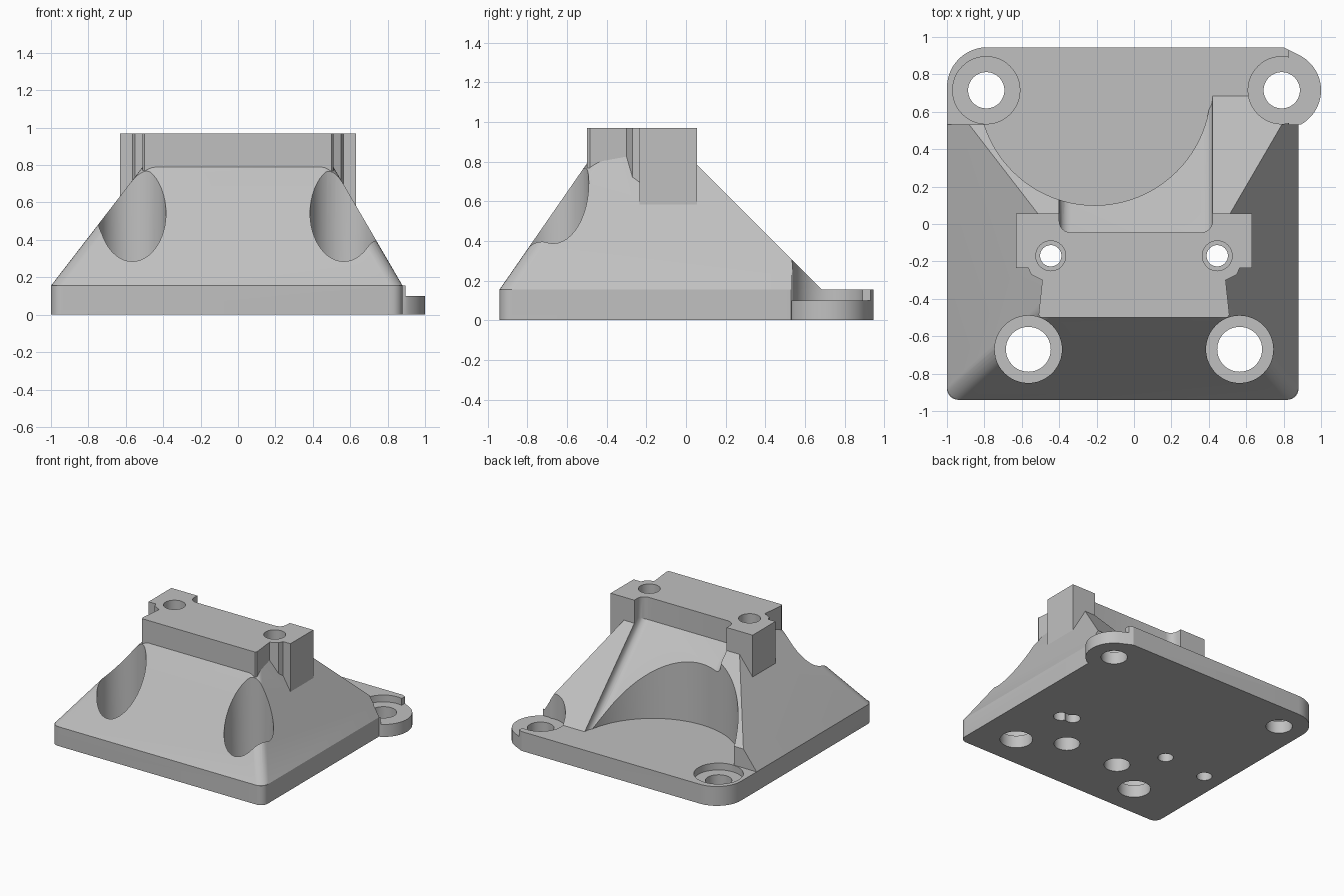
import bpy, bmesh
from math import sin, cos, radians

cube = bpy.data.objects.get("Cube")
if cube:
    bpy.data.objects.remove(cube, do_unlink=True)

grey = bpy.data.materials.new("light_grey")
grey.use_nodes = True
GREY = (0.53, 0.53, 0.53, 1)
grey.diffuse_color = GREY
grey.node_tree.nodes["Principled BSDF"].inputs["Base Color"].default_value = GREY


def solid(name, rings, bevel=None, width=0.06):
    """Solid between two matching rings; bevel picks edges to round."""
    bm = bmesh.new()
    a, b = [[bm.verts.new(p) for p in ring] for ring in rings]
    n = len(a)
    bm.faces.new(a)
    bm.faces.new(b)
    for i in range(n):
        j = (i + 1) % n
        bm.faces.new((a[i], a[j], b[j], b[i]))
    if bevel:
        edges = [e for e in bm.edges if bevel(*[v.co for v in e.verts])]
        bmesh.ops.bevel(bm, geom=edges, offset=width, segments=6,
                        profile=0.5, affect='EDGES')
    bmesh.ops.recalc_face_normals(bm, faces=bm.faces)
    mesh = bpy.data.meshes.new(name)
    bm.to_mesh(mesh)
    bm.free()
    mesh.materials.append(grey)
    obj = bpy.data.objects.new(name, mesh)
    bpy.context.collection.objects.link(obj)
    return obj


def prism(name, outline, z0, z1, **kw):
    return solid(name, [[(x, y, z) for x, y in outline] for z in (z0, z1)], **kw)


def arc(cx, cy, r, start, end, steps):
    angles = [radians(start + (end - start) * i / steps) for i in range(steps + 1)]
    return [(cx + r * cos(t), cy + r * sin(t)) for t in angles]


def rect(x0, x1, y0, y1):
    return [(x0, y0), (x1, y0), (x1, y1), (x0, y1)]


def combine(tool, operation):
    mod = body.modifiers.new(operation, 'BOOLEAN')
    mod.operation, mod.solver, mod.object = operation, 'EXACT', tool
    bpy.context.view_layer.objects.active = body
    bpy.ops.object.modifier_apply(modifier=mod.name)
    bpy.data.objects.remove(tool, do_unlink=True)


def bore(x, y, r, z0, z1, steps=48):
    combine(prism("bore", arc(x, y, r, 0, 360, steps)[:-1], z0, z1), 'DIFFERENCE')


# Base plate with rounded corners and a side lug
PLATE = 0.155
LUG_X, LUG_Y = 0.79, 0.715
outline = (arc(-0.94, -0.88, 0.06, 180, 270, 6) + arc(0.82, -0.88, 0.06, 270, 360, 6)
           + [(0.88, 0.53)] + arc(LUG_X, LUG_Y, 0.21, -60, 60, 20)
           + [(0.80, 0.945)] + arc(-0.785, 0.73, 0.215, 90, 180, 14))
body = prism("mounting_bracket", outline, 0, PLATE)

# Tapered pyramid with rounded front corners
taper = solid("taper", [
    [(x, y, PLATE) for x, y in rect(-1, 0.88, -0.94, 0.685)],
    [(x, y, 0.83) for x, y in rect(-0.479, 0.487, -0.472, 0.01)]],
    bevel=lambda p, q: abs(p.z - q.z) > 0.1 and p.y < -0.3 and q.y < -0.3)
combine(taper, 'UNION')

# Top block with an ear on each side
half = [(0.50, -0.50), (0.51, -0.485), (0.49, -0.30), (0.55, -0.27),
        (0.565, -0.235), (0.63, -0.235), (0.63, 0.055)]
block = prism("top_block", half + [(-x, y) for x, y in reversed(half)], 0.3, 0.97)
combine(block, 'UNION')

# Recess down the rear slope, rounded along its inner edges
profile = [(-0.045, 1.3), (-0.045, 0.79), (0.59, PLATE), (1.3, PLATE), (1.3, 1.3)]


def inner_edge(p, q):
    return (abs(p.x - q.x) < 0.01 and max(p.y, q.y) < 1
            and abs(p.z - q.z) > 0.1)


recess = solid("recess", [[(x, y, z) for y, z in profile] for x in (-0.40, 0.42)],
               bevel=inner_edge)
combine(recess, 'DIFFERENCE')

# Large round clearance at the rear
bore(-0.21, 0.72, 0.62, PLATE, 1.3, 96)

# Flat clearances behind the side slopes
combine(prism("clear_right", rect(-1.2, -0.785, 0.533, 1.2), PLATE, 1.3), 'DIFFERENCE')
combine(prism("clear_left", rect(0.83, 1.2, 0.533, 1.2), 0.10, 1.3), 'DIFFERENCE')
combine(prism("clear_behind", rect(0.7, 1.2, 0.6, 1.2), PLATE, 1.3), 'DIFFERENCE')

# Counterbored screw holes at the rear and front corners
for side in (-1, 1):
    bore(side * LUG_X, LUG_Y, 0.18, 0.10, 1.3)
    bore(side * LUG_X, LUG_Y, 0.097, -0.1, 0.3)
    bore(side * 0.565, -0.67, 0.18, 0.10, 1.3)
    bore(side * 0.565, -0.67, 0.12, -0.1, 0.3)
    # Through holes in the ears and blind holes underneath
    bore(side * 0.445, -0.17, 0.08, 0.85, 1.3)
    bore(side * 0.445, -0.17, 0.057, -0.1, 1.3)
    bore(side * 0.24, -0.48, 0.095, -0.1, 0.3)
for x in (0.53, -0.84):
    bore(x, -0.2, 0.057, -0.1, 0.15)

bpy.ops.object.select_all(action='DESELECT')
body.select_set(True)
bpy.context.view_layer.objects.active = body
bpy.ops.object.shade_smooth_by_angle(angle=radians(25))
